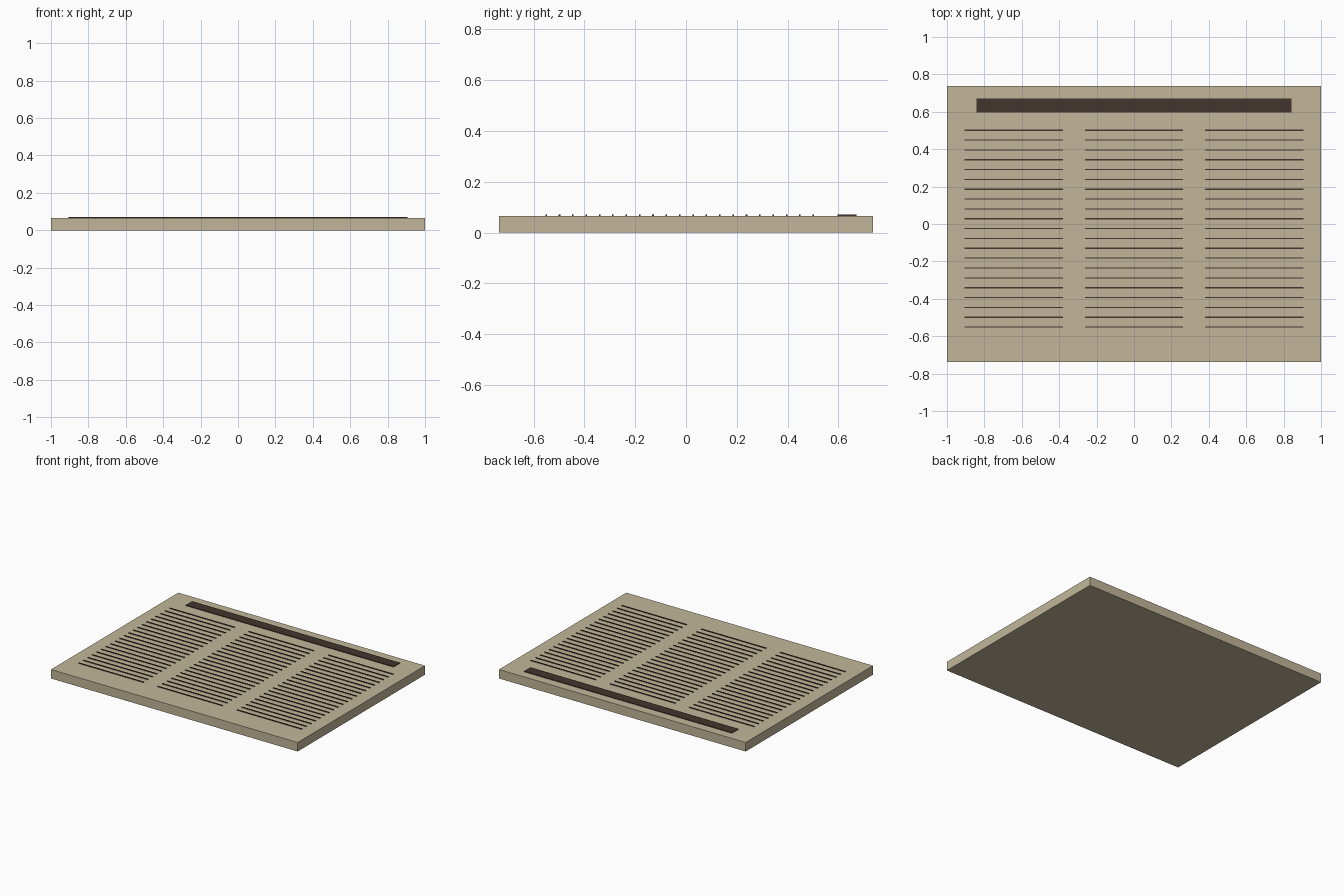
import bpy
import bmesh
from mathutils import Matrix

if "Cube" in bpy.data.objects:
    bpy.data.objects.remove(bpy.data.objects["Cube"])

U = 1 / 19  # layout unit: the panel is 38 units wide


def material(name, color):
    mat = bpy.data.materials.new(name)
    mat.diffuse_color = (*color, 1)
    mat.use_nodes = True
    mat.node_tree.nodes["Principled BSDF"].inputs["Base Color"].default_value = mat.diffuse_color
    return mat


def boxes(name, centers, size, mat):
    """One object holding equal boxes at the given centres."""
    bm = bmesh.new()
    for c in centers:
        bmesh.ops.create_cube(bm, size=1, matrix=Matrix.Translation(c) @ Matrix.Diagonal((*size, 1)))
    mesh = bpy.data.meshes.new(name)
    bm.to_mesh(mesh)
    bm.free()
    mesh.materials.append(mat)
    obj = bpy.data.objects.new(name, mesh)
    bpy.context.collection.objects.link(obj)
    return obj


paper = material("aged_paper", (0.54, 0.47, 0.32))
ink = material("dark_ink", (0.055, 0.037, 0.027))

# Slab
top = 0.066
boxes("panel", [(0, 0, top / 2)], (38 * U, 28 * U, top), paper)

# Raised heading bar near the back edge
raise_h = 0.005
z = top + raise_h / 2
boxes("heading_bar", [(0, 12.05 * U, z)], (32 * U, 1.4 * U, raise_h), ink)

# Three columns of 21 thin raised lines
rows = [(9.53 - i) * U for i in range(21)]
for label, x in (("left", -12.2), ("middle", 0), ("right", 12.2)):
    boxes(label + "_column_lines", [(x * U, y, z) for y in rows],
          (10 * U, 0.12 * U, raise_h), ink)
